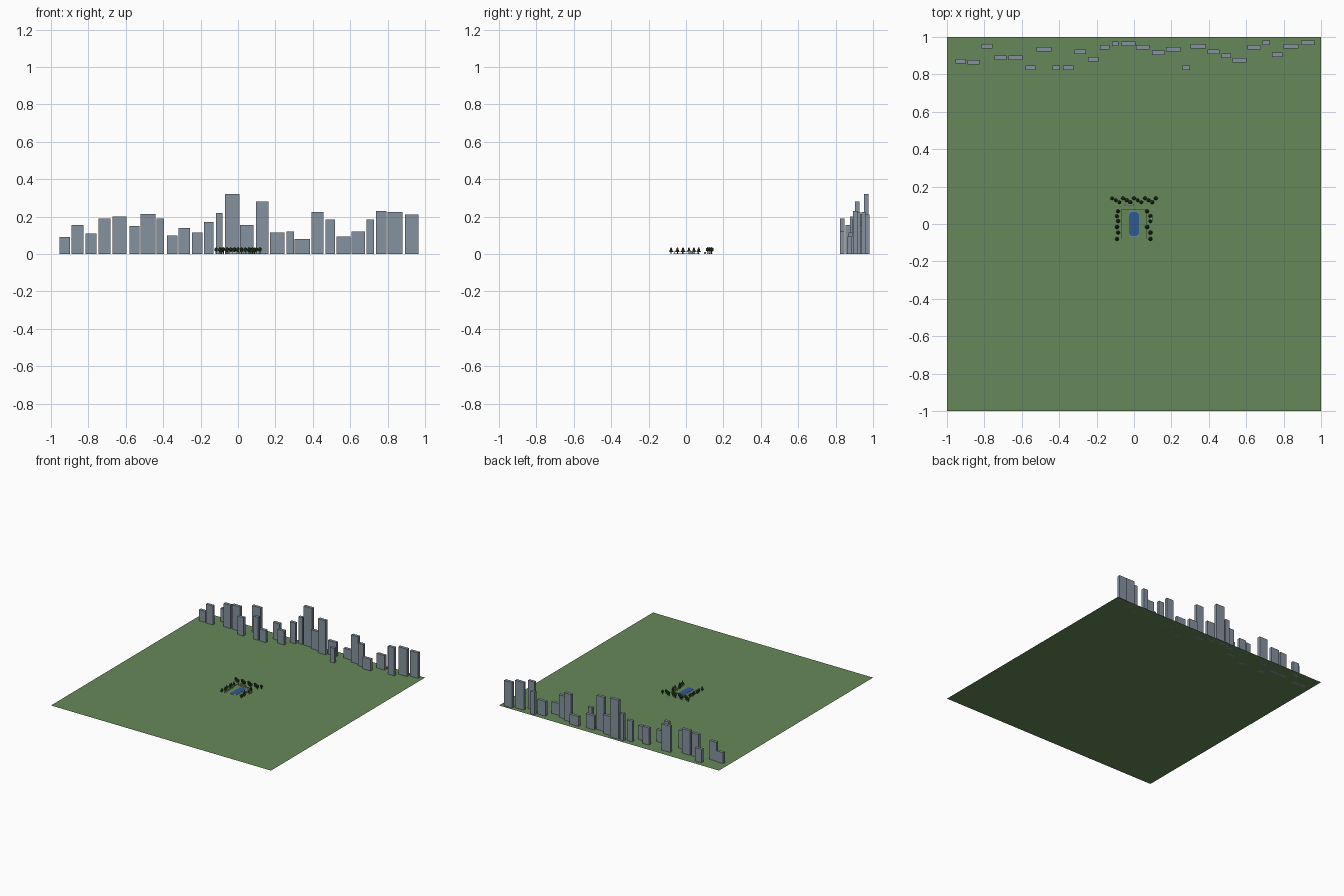
import bpy, bmesh, math, random
from mathutils import Matrix, Vector

random.seed(4)
cube = bpy.data.objects.get("Cube")
if cube:
    bpy.data.objects.remove(cube, do_unlink=True)


def material(name, r, g, b):
    m = bpy.data.materials.new(name)
    m.use_nodes = True
    m.diffuse_color = (r, g, b, 1)
    m.node_tree.nodes["Principled BSDF"].inputs["Base Color"].default_value = (r, g, b, 1)
    return m


GRASS = material("grass green", 0.13, 0.25, 0.10)
TOWER = material("hazy blue grey", 0.24, 0.29, 0.35)
WATER = material("water blue", 0.03, 0.10, 0.30)
LEAF = material("dark leaf green", 0.02, 0.08, 0.02)
BARK = material("bark brown", 0.09, 0.05, 0.03)
STONE = material("pale stone", 0.45, 0.43, 0.40)


def make(name, bm, *mats):
    mesh = bpy.data.meshes.new(name)
    bm.to_mesh(mesh)
    bm.free()
    for m in mats:
        mesh.materials.append(m)
    ob = bpy.data.objects.new(name, mesh)
    bpy.context.collection.objects.link(ob)
    return ob


def add_box(bm, x, y, z, sx, sy, sz):
    """Box centred on x, y with its base at z."""
    mat = Matrix.Translation((x, y, z + sz / 2)) @ Matrix.Diagonal((sx, sy, sz, 1))
    bmesh.ops.create_cube(bm, size=1, matrix=mat)


def box(name, mat, *dims):
    bm = bmesh.new()
    add_box(bm, *dims)
    return make(name, bm, mat)


# Lawn
bm = bmesh.new()
bmesh.ops.create_grid(bm, x_segments=1, y_segments=1, size=1)
make("lawn", bm, GRASS)

# Skyline: left edge, width, y position, height
towers = [
    (-.955, .058, .87, .09), (-.89, .064, .865, .155), (-.815, .058, .95, .11),
    (-.745, .062, .89, .19), (-.67, .075, .89, .2), (-.58, .053, .835, .15),
    (-.52, .078, .935, .215), (-.435, .04, .835, .19), (-.38, .057, .835, .1),
    (-.317, .06, .92, .14), (-.247, .058, .88, .115), (-.182, .05, .945, .17),
    (-.118, .036, .965, .22), (-.07, .077, .965, .32), (.012, .07, .945, .155),
    (.095, .068, .915, .28), (.17, .078, .935, .115), (.26, .04, .835, .12),
    (.303, .083, .95, .08), (.393, .064, .92, .225), (.468, .05, .9, .185),
    (.527, .074, .875, .095), (.607, .072, .945, .12), (.688, .04, .97, .185),
    (.737, .058, .905, .23), (.8, .08, .95, .225), (.892, .073, .97, .21),
]
for i, (left, width, y, height) in enumerate(towers, 1):
    box(f"skyline_tower_{i}", TOWER, left + width / 2, y, 0, width, .024, height)

# Long pool with clipped ends
for name, mat, grow, top in (("pool_coping", STONE, .002, .003), ("pool_water", WATER, 0, .004)):
    bm = bmesh.new()
    w, l = .026 + grow, .068 + grow
    outline = [(w, l - .014), (w / 2, l), (-w / 2, l), (-w, l - .014)]
    outline += [(-x, -y) for x, y in outline]
    face = bm.faces.new([bm.verts.new((x, y, .001)) for x, y in outline])
    ext = bmesh.ops.extrude_face_region(bm, geom=[face])
    verts = [v for v in ext["geom"] if isinstance(v, bmesh.types.BMVert)]
    bmesh.ops.translate(bm, verts=verts, vec=(0, 0, top - .001))
    bmesh.ops.recalc_face_normals(bm, faces=bm.faces)
    make(name, bm, mat)

# Garden fence: posts and a rail on each side and across the back
bm = bmesh.new()
for side in (-1, 1):
    add_box(bm, side * .065, 0, .011, .003, .16, .002)
    for k in range(9):
        add_box(bm, side * .065, -.08 + k * .02, 0, .002, .002, .011)
add_box(bm, 0, .08, .011, .13, .003, .002)
for k in range(1, 7):
    add_box(bm, -.065 + k * .0186, .08, 0, .002, .002, .011)
make("garden_fence", bm, STONE)

# Garden shelters
box("back_bench", STONE, -.025, .102, 0, .05, .01, .012)
box("side_shelter", TOWER, .09, .025, 0, .02, .025, .016)


def tree(name, x, y, round_crown):
    bm = bmesh.new()
    bmesh.ops.create_cone(bm, cap_ends=True, segments=6, radius1=.003, radius2=.002, depth=.014,
                          matrix=Matrix.Translation((x, y, .007)))
    trunk_faces = len(bm.faces)
    size = random.uniform(.9, 1.1)
    if round_crown:
        mat = Matrix.Translation((x, y, .024)) @ Matrix.Diagonal((size, size, 1.2, 1))
        bmesh.ops.create_icosphere(bm, subdivisions=1, radius=.011, matrix=mat)
    else:
        bmesh.ops.create_cone(bm, cap_ends=True, segments=8, radius1=.011 * size, radius2=.003,
                              depth=.024, matrix=Matrix.Translation((x, y, .022)))
    for f in list(bm.faces)[trunk_faces:]:
        f.material_index = 1
    make(name, bm, BARK, LEAF)


# Trees along both sides and a loose row behind
for i, y in enumerate((.068, .042, .016, -.016, -.046, -.08)):
    tree(f"left_side_tree_{i + 1}", .088 - .018 * (i in (0, 3)), y, False)
    tree(f"right_side_tree_{i + 1}", -.085 - .006 * (i % 2), y, False)
for i in range(13):
    tree(f"back_tree_{i + 1}", -.117 + i * .0195, .127 + .012 * math.sin(i * 2.1 + 1), True)
